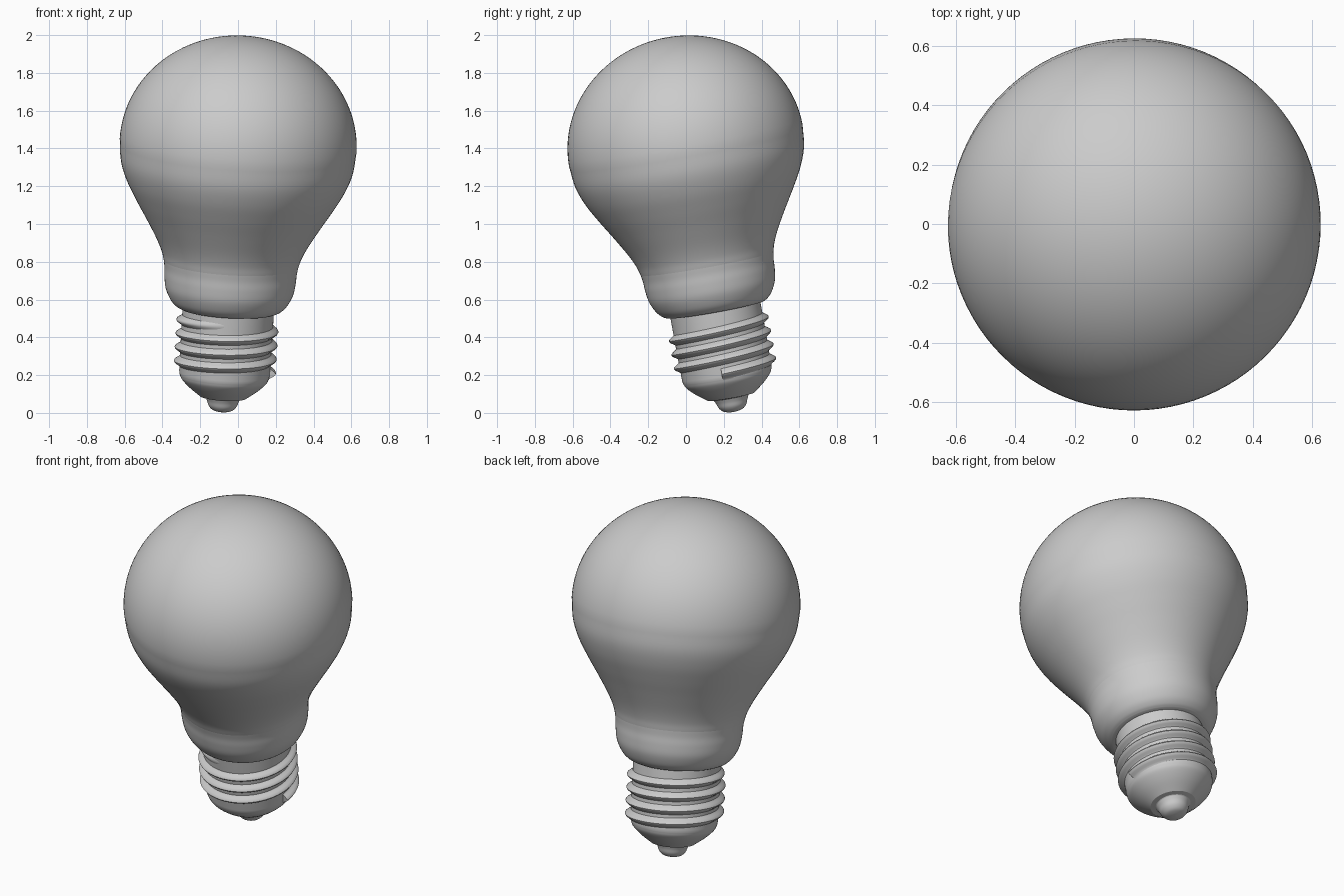
import bpy, bmesh
from math import sin, cos, pi, sqrt, radians
from mathutils import Vector, Matrix

if "Cube" in bpy.data.objects:
    bpy.data.objects.remove(bpy.data.objects["Cube"])

# Bulb axis: leans slightly, passing through the globe centre near x = y = 0
AXIS = Vector((0.059, -0.177, 0.9825)).normalized()
TIP = Vector((-0.084, 0.253, 0.005))
PLACE = Matrix.Translation(TIP) @ Vector((0, 0, 1)).rotation_difference(AXIS).to_matrix().to_4x4()


def finish(bm, name, angle=40):
    bmesh.ops.recalc_face_normals(bm, faces=bm.faces)
    mesh = bpy.data.meshes.new(name)
    bm.to_mesh(mesh)
    bm.free()
    mesh.transform(PLACE)
    ob = bpy.data.objects.new(name, mesh)
    bpy.context.collection.objects.link(ob)
    bpy.ops.object.select_all(action='DESELECT')
    ob.select_set(True)
    bpy.context.view_layer.objects.active = ob
    bpy.ops.object.shade_smooth_by_angle(angle=radians(angle))
    return ob


def smooth(pts, n=5):
    """Catmull-Rom curve through profile points."""
    p = [Vector(q) for q in pts]
    p = [2 * p[0] - p[1]] + p + [2 * p[-1] - p[-2]]
    out = []
    for a, b, c, d in zip(p, p[1:], p[2:], p[3:]):
        for k in range(n):
            t = k / n
            out.append(0.5 * (2 * b + (c - a) * t + (2 * a - 5 * b + 4 * c - d) * t * t
                              + (3 * b - a - 3 * c + d) * t ** 3))
    return [tuple(q) for q in out] + [tuple(p[-2])]


def lathe(name, profile, angle=40, steps=96):
    """Revolve (radius, height) points around the bulb axis."""
    bm = bmesh.new()
    vs = [bm.verts.new((max(r, 0), 0, h)) for r, h in profile]
    es = [bm.edges.new(e) for e in zip(vs, vs[1:])]
    bmesh.ops.spin(bm, geom=vs + es, cent=(0, 0, 0), axis=(0, 0, 1),
                   angle=2 * pi, steps=steps, use_duplicate=False)
    bmesh.ops.remove_doubles(bm, verts=bm.verts, dist=1e-4)
    return finish(bm, name, angle)


# Glass globe: flattened dome on top, flaring neck below
neck = smooth([(0.357, 0.80), (0.372, 0.85), (0.405, 0.92), (0.463, 1.02),
               (0.524, 1.12), (0.579, 1.22), (0.615, 1.32), (0.628, 1.435)])
dome = [(0.628 * cos(a), 1.435 + 0.582 * sin(a)) for a in (i * pi / 56 for i in range(1, 29))]
lathe("glass_globe", neck + dome)

# Rounded collar under the neck
collar = smooth([(0.357, 0.80), (0.351, 0.76), (0.348, 0.71), (0.338, 0.65),
                 (0.312, 0.595), (0.285, 0.565), (0.262, 0.552)])
lathe("collar", collar + [(0.235, 0.55)])

# Screw shell with its tapering base
lathe("screw_shell", [(0.242, 0.56), (0.242, 0.40), (0.24, 0.21)]
      + smooth([(0.238, 0.195), (0.225, 0.168), (0.185, 0.128), (0.125, 0.082)])
      + [(0.09, 0.078)], 30)

# Contact button at the bottom
lathe("contact_tip", [(0.11, 0.082)] + smooth(
    [(0.094, 0.078), (0.084, 0.058), (0.074, 0.032), (0.055, 0.012), (0.028, 0.003), (0, 0)]), 50)

# Helical thread: bell-shaped ridge swept up the shell
bm = bmesh.new()
PITCH, START, STEPS, TURNS = 0.074, 0.225, 320, 3.8
section = [(0.236 + 0.036 * (0.5 + 0.5 * cos(pi * k / 5)), 0.036 * k / 5) for k in range(-5, 6)]
rings = []
for i in range(STEPS + 1):
    a = -0.1 + TURNS * 2 * pi * i / STEPS
    fade = min(1, (STEPS - i) / 22)
    ring = []
    for r, h in section:
        r = 0.236 + (r - 0.236) * fade
        ring.append(bm.verts.new((r * cos(a), r * sin(a), START + PITCH * a / (2 * pi) + h)))
    rings.append(ring)
for p, q in zip(rings, rings[1:]):
    for k in range(len(section) - 1):
        bm.faces.new((p[k], p[k + 1], q[k + 1], q[k]))
bm.faces.new(rings[0])
finish(bm, "screw_thread", 50)
